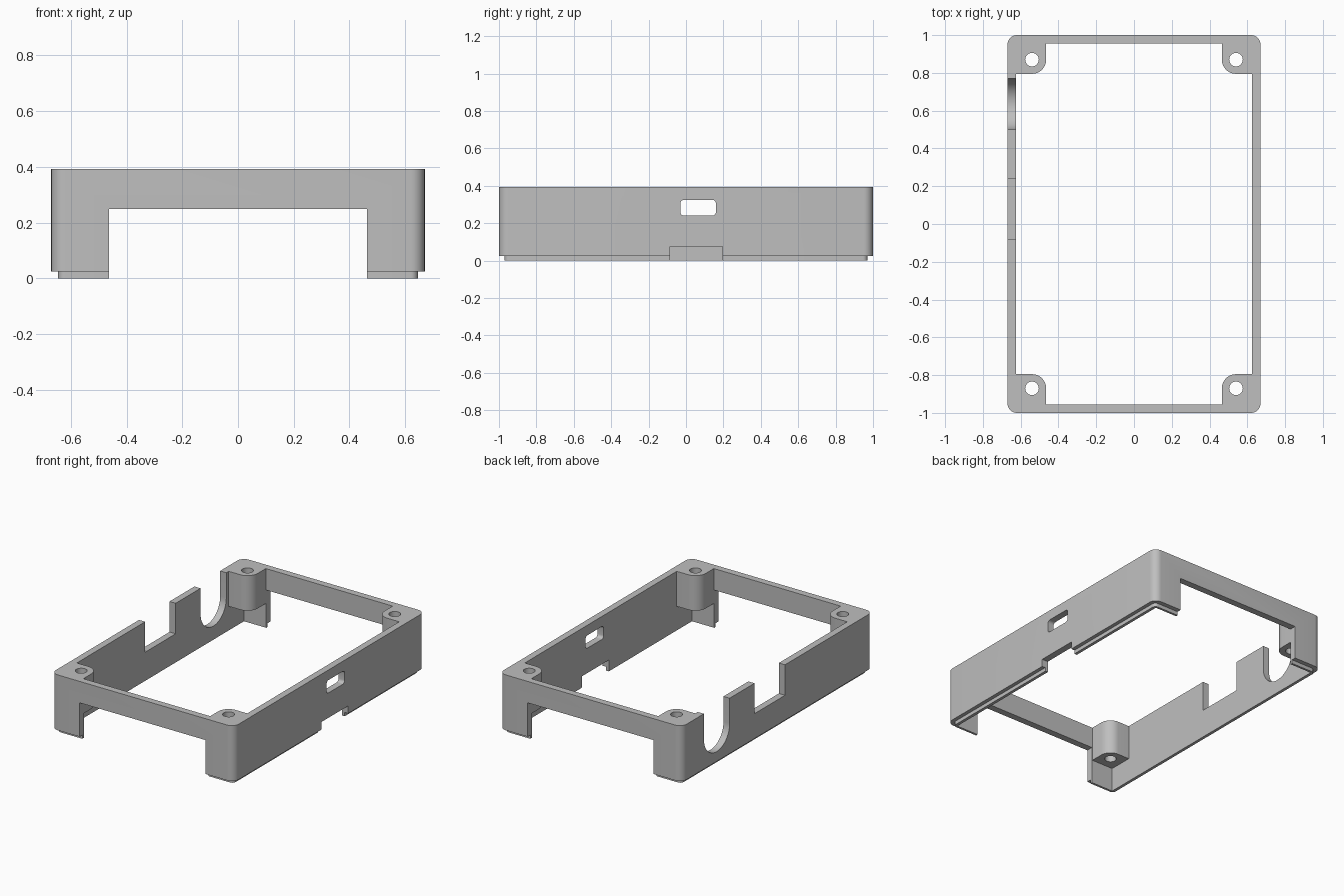
import bpy, bmesh, math
from mathutils import Vector

if "Cube" in bpy.data.objects:
    bpy.data.objects.remove(bpy.data.objects["Cube"])

grey = bpy.data.materials.new("plain grey")
grey.diffuse_color = (0.52, 0.52, 0.52, 1)
grey.use_nodes = True
grey.node_tree.nodes["Principled BSDF"].inputs["Base Color"].default_value = grey.diffuse_color


def arc(cx, cy, r, a0, a1, n):
    return [(cx + r * math.cos(math.radians(a0 + (a1 - a0) * i / n)),
             cy + r * math.sin(math.radians(a0 + (a1 - a0) * i / n))) for i in range(n + 1)]


def round_rect(x0, x1, y0, y1, r, n=8):
    return (arc(x1 - r, y1 - r, r, 0, 90, n) + arc(x0 + r, y1 - r, r, 90, 180, n)
            + arc(x0 + r, y0 + r, r, 180, 270, n) + arc(x1 - r, y0 + r, r, 270, 360, n))


def loft(name, rings):
    """Closed solid through equal-length rings of 3D points."""
    bm = bmesh.new()
    vs = [[bm.verts.new(p) for p in ring] for ring in rings]
    n = len(vs[0])
    bm.faces.new(vs[0])
    bm.faces.new(vs[-1])
    for a, b in zip(vs, vs[1:]):
        for i in range(n):
            j = (i + 1) % n
            bm.faces.new((a[i], a[j], b[j], b[i]))
    bmesh.ops.recalc_face_normals(bm, faces=bm.faces)
    me = bpy.data.meshes.new(name)
    bm.to_mesh(me)
    bm.free()
    me.materials.append(grey)
    ob = bpy.data.objects.new(name, me)
    bpy.context.collection.objects.link(ob)
    return ob


def prism(name, pts, lo, hi, axis="Z"):
    """Extrude a 2D profile along an axis (X: profile is y,z; Y: profile is x,z)."""
    place = {"X": lambda p, t: (t, p[0], p[1]),
             "Y": lambda p, t: (p[0], t, p[1]),
             "Z": lambda p, t: (p[0], p[1], t)}[axis]
    return loft(name, [[Vector(place(p, t)) for p in pts] for t in (lo, hi)])


def rect(x0, x1, y0, y1):
    return [(x0, y0), (x1, y0), (x1, y1), (x0, y1)]


# Outer body with the stepped lip under it
body = round_rect(-0.67, 0.67, -1, 1, 0.05)
lip = round_rect(-0.645, 0.645, -0.97, 0.97, 0.025)
frame = loft("enclosure_frame", [[(x, y, z) for x, y in ring] for ring, z in
                                 ((lip, 0), (lip, 0.025), (body, 0.025), (body, 0.392))])

# Cavity profile that leaves the four rounded screw bosses standing
quarter = [(0.625, 0.795)] + arc(0.54, 0.87, 0.075, 270, 180, 10) + [(0.465, 0.955)]
cavity = []
for sx, sy in ((1, 1), (-1, 1), (-1, -1), (1, -1)):
    part = [(x * sx, y * sy) for x, y in quarter]
    cavity += part if sx * sy > 0 else part[::-1]

cutters = [
    prism("cavity_cutter", cavity, -0.2, 0.6),
    # Open space below the bosses
    prism("lower_cavity_cutter", rect(-0.625, 0.625, -0.955, 0.955), -0.2, 0.16),
    # Large openings in the front and back walls
    prism("end_opening_cutter", rect(-0.462, 0.462, -0.2, 0.25), -1.2, 1.2, "Y"),
    # Right wall: port window and bottom notch
    prism("port_cutter", round_rect(-0.03, 0.16, 0.24, 0.325, 0.02, 5), 0.5, 0.8, "X"),
    prism("bottom_notch_cutter", rect(-0.085, 0.195, -0.2, 0.075), 0.5, 0.8, "X"),
    # Left wall: square slot and round-bottomed slot
    prism("square_slot_cutter", rect(-0.08, 0.24, 0.19, 0.6), -0.8, -0.5, "X"),
    prism("round_slot_cutter", arc(0.635, 0.225, 0.135, 180, 360, 24)
          + [(0.77, 0.6), (0.5, 0.6)], -0.8, -0.5, "X"),
]
# Screw holes
for sx in (-1, 1):
    for sy in (-1, 1):
        cutters.append(prism("screw_hole_cutter",
                             arc(sx * 0.54, sy * 0.87, 0.036, 0, 345, 23), -0.2, 0.6))

bpy.context.view_layer.objects.active = frame
frame.select_set(True)
for c in cutters:
    m = frame.modifiers.new("cut", "BOOLEAN")
    m.operation = "DIFFERENCE"
    m.solver = "EXACT"
    m.object = c
    bpy.ops.object.modifier_apply(modifier=m.name)
    bpy.data.objects.remove(c)

bpy.ops.object.select_all(action="DESELECT")
frame.select_set(True)
bpy.ops.object.shade_smooth_by_angle(angle=math.radians(30))
